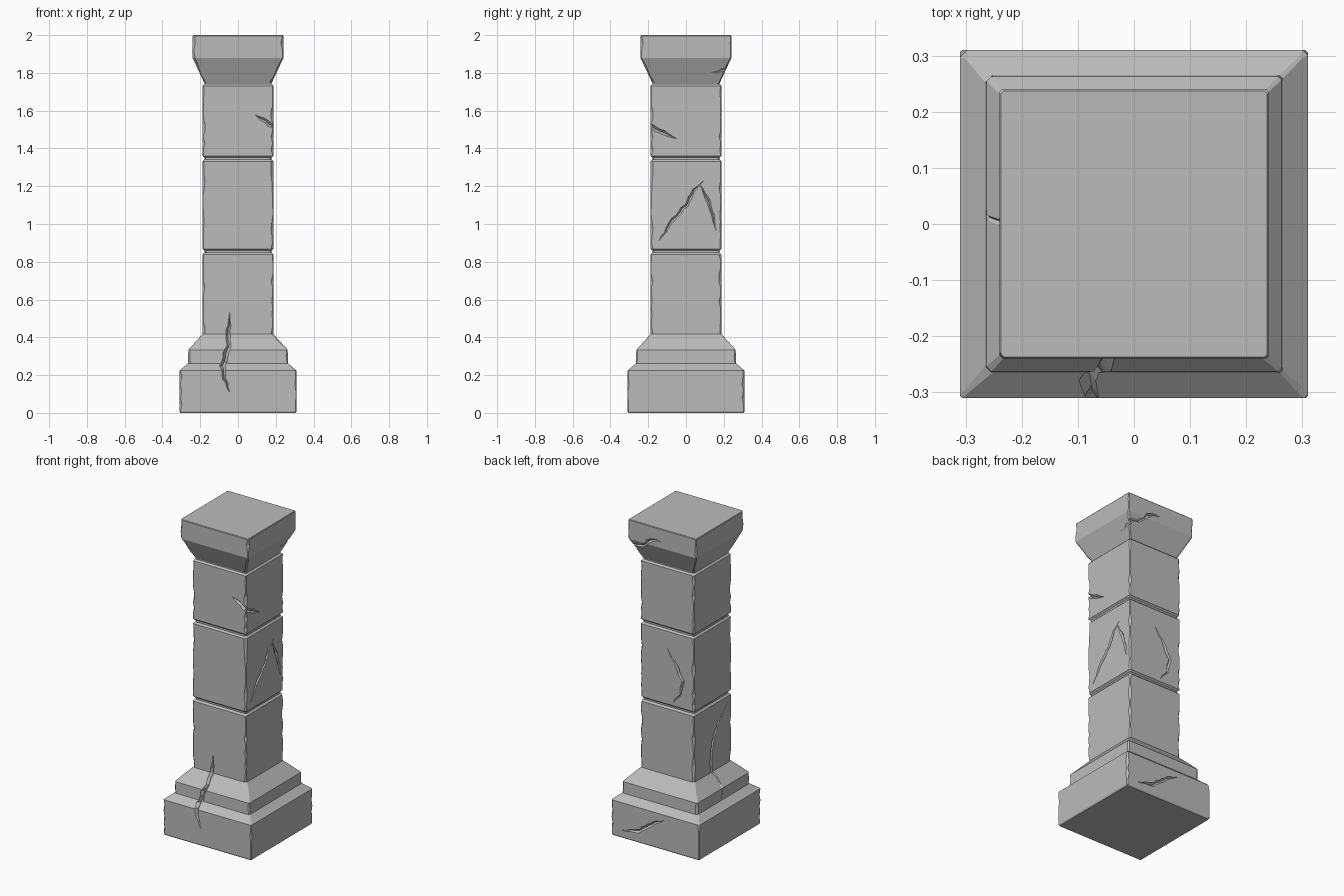
import bpy, bmesh, math, random
from mathutils import Vector

if "Cube" in bpy.data.objects:
    bpy.data.objects.remove(bpy.data.objects["Cube"])

random.seed(4)
stone = bpy.data.materials.new("grey stone")
stone.diffuse_color = (0.5, 0.5, 0.5, 1)
stone.use_nodes = True
stone.node_tree.nodes["Principled BSDF"].inputs["Base Color"].default_value = stone.diffuse_color

# Profiles as (half width, height); neighbouring parts meet inside the grooves
PARTS = {
    "base": [(.305, 0), (.31, .008), (.31, .224), (.30, .232), (.265, .262),
             (.263, .334), (.188, .417), (.188, .838), (.178, .849), (.178, .855)],
    "middle_block": [(.178, .855), (.178, .859), (.188, .868), (.188, 1.331),
                     (.178, 1.341), (.178, 1.347)],
    "upper_block": [(.178, 1.347), (.178, 1.352), (.188, 1.361), (.188, 1.731),
                    (.178, 1.741), (.178, 1.746)],
    "capital": [(.178, 1.746), (.182, 1.754), (.24, 1.878), (.24, 1.996), (.237, 2.0)],
}
JOINTS = (.855, 1.347, 1.746)
PROFILE = [p for prof in PARTS.values() for p in prof]


def half_width(z):
    for (w0, z0), (w1, z1) in zip(PROFILE, PROFILE[1:]):
        if z0 <= z <= z1 and z1 > z0:
            return w0 + (w1 - w0) * (z - z0) / (z1 - z0)
    return PROFILE[-1][0]


def loft(name, rings):
    """Closed solid through rings of equal point count."""
    bm = bmesh.new()
    loops = [[bm.verts.new(p) for p in r] for r in rings]
    n = len(loops[0])
    for a, b in zip(loops, loops[1:]):
        for i in range(n):
            j = (i + 1) % n
            bm.faces.new((a[i], a[j], b[j], b[i]))
    bm.faces.new(loops[0][::-1])
    bm.faces.new(loops[-1])
    bmesh.ops.recalc_face_normals(bm, faces=bm.faces)
    me = bpy.data.meshes.new(name)
    bm.to_mesh(me)
    bm.free()
    ob = bpy.data.objects.new(name, me)
    bpy.context.collection.objects.link(ob)
    me.materials.append(stone)
    return ob


def square_ring(w, z, worn):
    """Square section whose four corners are chipped by random amounts."""
    pts = []
    for sx, sy, first_x in ((1, -1, False), (1, 1, True), (-1, 1, False), (-1, -1, True)):
        c = random.choice((.004, .005, .006, .009, .013)) if worn else .005
        a, b = (sx * (w - c), sy * w, z), (sx * w, sy * (w - c), z)
        pts += [b, a] if first_x else [a, b]
    return pts


def stone_part(name, prof):
    rings = [square_ring(*prof[0], False)]
    for (w0, z0), (w1, z1) in zip(prof, prof[1:]):
        n = max(1, round((z1 - z0) / .035))
        for i in range(1, n + 1):
            t = i / n
            rings.append(square_ring(w0 + (w1 - w0) * t, z0 + (z1 - z0) * t,
                                     (w1, z1) != prof[-1]))
    return loft(name, rings)


SIDES = {"front": ((0, -1, 0), (1, 0, 0)), "right": ((1, 0, 0), (0, 1, 0)),
         "back": ((0, 1, 0), (1, 0, 0)), "left": ((-1, 0, 0), (0, 1, 0))}


def crack(side, path, width, depth):
    """Tapered diamond-section cutter that follows the stone surface."""
    normal, across = (Vector(v) for v in SIDES[side])
    pts = []
    for p, q in zip(path, path[1:]):
        p, q = Vector(p), Vector(q)
        n = max(1, round((q - p).length / .025))
        pts += [p.lerp(q, i / n) for i in range(n)]
    pts.append(Vector(path[-1]))
    rings = []
    for i, p in enumerate(pts):
        u = i / (len(pts) - 1)
        size = min(1, .08 + 3 * min(u, 1 - u)) * random.uniform(.75, 1.15)
        d = (pts[min(i + 1, len(pts) - 1)] - pts[max(i - 1, 0)]).normalized()
        wobble = random.uniform(-.004, .004)
        a, z = p.x - d.y * wobble, p.y + d.x * wobble
        mid = normal * half_width(z) + across * a + Vector((0, 0, z))
        edge = (across * -d.y + Vector((0, 0, d.x))) * width / 2 * size
        rings.append([mid + edge, mid + normal * depth * size,
                      mid - edge, mid - normal * depth * size])
    ob = loft("crack_cutter", rings)
    ob.hide_render = True
    zs = [p.y for p in pts]
    return ob, min(zs), max(zs)


# Cracks on each side: (along the face, height)
cutters = [
    crack("front", [(-.04, .53), (-.05, .44), (-.05, .36), (-.08, .25), (-.07, .18), (-.045, .11)], .028, .022),
    crack("front", [(.09, 1.575), (.15, 1.545), (.24, 1.47)], .024, .014),
    crack("right", [(-.24, 1.55), (-.16, 1.505), (-.05, 1.45)], .024, .014),
    crack("right", [(-.14, .91), (-.07, 1.02), (.0, 1.10), (.04, 1.18), (.09, 1.23)], .02, .012),
    crack("right", [(.07, 1.21), (.12, 1.12), (.16, .97)], .018, .01),
    crack("right", [(.13, 1.80), (.19, 1.815), (.26, 1.83)], .018, .012),
    crack("back", [(.28, 1.83), (.15, 1.85), (.08, 1.91), (.01, 1.92)], .022, .012),
    crack("back", [(0, 1.22), (-.06, 1.13), (-.11, 1.04), (-.09, .95), (-.04, .89)], .016, .008),
    crack("back", [(.23, .05), (.12, .07), (.03, .14), (-.06, .19)], .022, .012),
    crack("left", [(-.15, .8), (-.05, .7), (0, .6), (.02, .46), (0, .38), (.03, .27)], .018, .012),
]

# Stone parts, carved by the cracks that fall inside them
for name, prof in PARTS.items():
    ob = stone_part(name, prof)
    for cutter, low, high in cutters:
        if prof[0][1] < low and high < prof[-1][1]:
            mod = ob.modifiers.new("crack", 'BOOLEAN')
            mod.operation, mod.solver, mod.object = 'DIFFERENCE', 'EXACT', cutter
            mod.use_self = True
    bpy.context.view_layer.update()
    me = bpy.data.meshes.new_from_object(
        ob.evaluated_get(bpy.context.evaluated_depsgraph_get()))
    ob.modifiers.clear()
    ob.data = me
    # Remove the hidden faces where two parts meet
    bm = bmesh.new()
    bm.from_mesh(me)
    hidden = [f for f in bm.faces if any(all(abs(v.co.z - j) < 1e-4 for v in f.verts) for j in JOINTS)]
    bmesh.ops.delete(bm, geom=hidden, context='FACES')
    bm.to_mesh(me)
    bm.free()

for cutter, _, _ in cutters:
    bpy.data.objects.remove(cutter)
